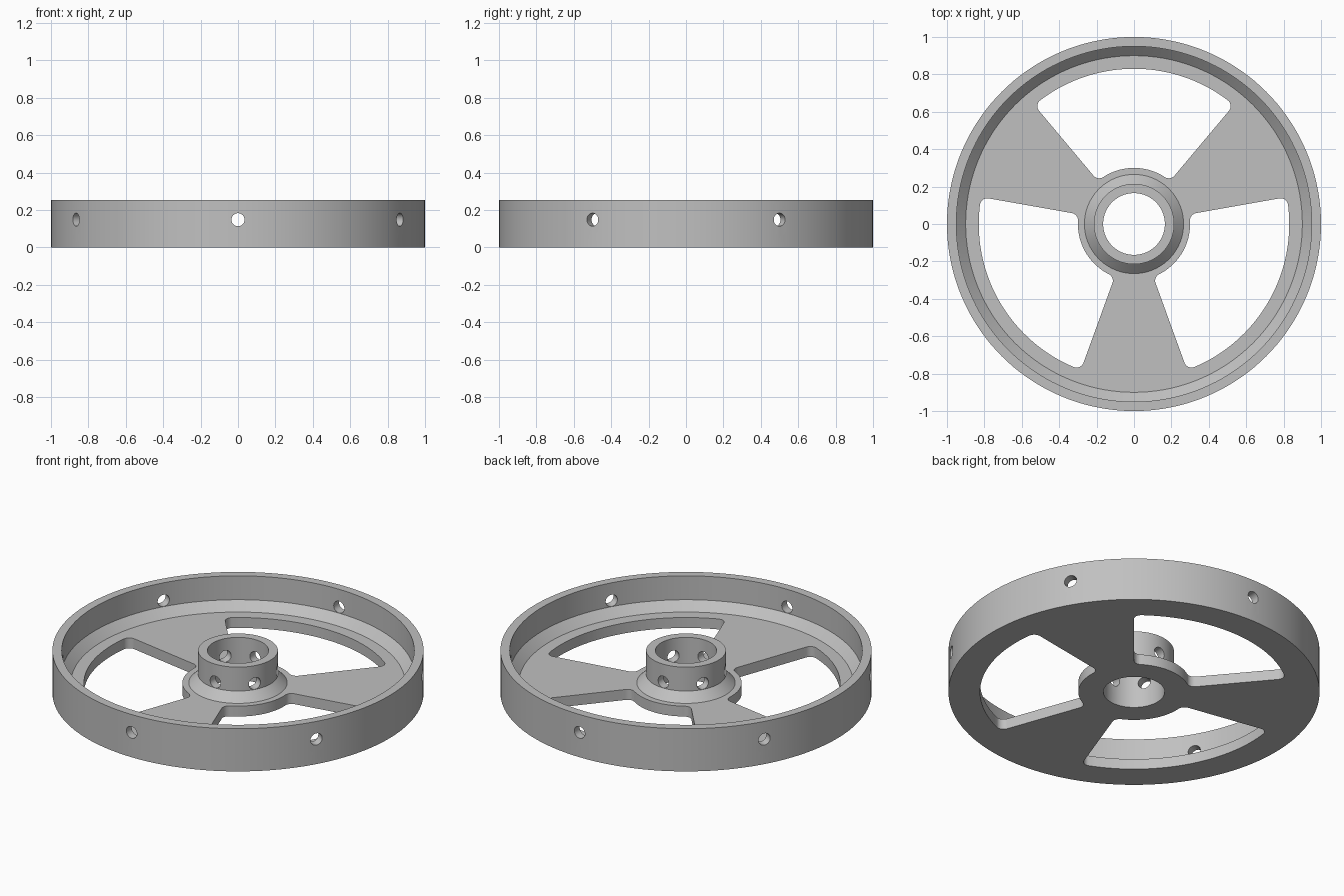
import bpy
import bmesh
from math import sin, cos, asin, sqrt, pi, radians
from mathutils import Matrix, Vector

cube = bpy.data.objects.get("Cube")
if cube:
    bpy.data.objects.remove(cube, do_unlink=True)

HEIGHT, PLATE, CHAMFER = 0.254, 0.062, 0.05
RIM_OUT, RIM_IN = 1.0, 0.95
HUB_OUT, BORE = 0.215, 0.165
WIN_IN, WIN_OUT, FILLET = 0.30, 0.83, 0.04
HOLE_R, HOLE_Z = 0.035, 0.148
SEGMENTS = 144


def add_object(name, bm):
    bmesh.ops.recalc_face_normals(bm, faces=bm.faces)
    mesh = bpy.data.meshes.new(name)
    bm.to_mesh(mesh)
    bm.free()
    obj = bpy.data.objects.new(name, mesh)
    bpy.context.collection.objects.link(obj)
    return obj


def polar(r, a):
    return Vector((r * cos(a), r * sin(a), 0))


def lathe(name, profile):
    """Closed (radius, height) profile revolved around z."""
    bm = bmesh.new()
    rings = [[bm.verts.new(polar(r, 2 * pi * i / SEGMENTS) + Vector((0, 0, z)))
              for r, z in profile] for i in range(SEGMENTS)]
    n = len(profile)
    for i, a in enumerate(rings):
        b = rings[(i + 1) % SEGMENTS]
        for j in range(n):
            k = (j + 1) % n
            bm.faces.new((a[j], b[j], b[k], a[k]))
    return add_object(name, bm)


def window_outline(middle, half):
    """Ring sector with four rounded corners, counter-clockwise."""
    def corner(r, side, start):
        a = middle + side * (half - asin(FILLET / r))
        centre = polar(r, a)
        return [centre + polar(FILLET, a + start + pi / 2 * i / 8)
                for i in range(9)]

    def arc(r, a, b, steps):
        return [polar(r, a + (b - a) * i / steps) for i in range(1, steps)]

    r_out, r_in = WIN_OUT - FILLET, WIN_IN + FILLET
    out_half = half - asin(FILLET / r_out)
    in_half = half - asin(FILLET / r_in)
    return (corner(r_out, -1, -pi / 2)
            + arc(WIN_OUT, middle - out_half, middle + out_half, 36)
            + corner(r_out, 1, 0)
            + corner(r_in, 1, pi / 2)
            + arc(WIN_IN, middle + in_half, middle - in_half, 24)
            + corner(r_in, -1, pi))


# One-piece wheel: rim, web plate and hub, with chamfers at both roots
wheel = lathe("wheel_body", [
    (BORE, 0), (RIM_OUT, 0), (RIM_OUT, HEIGHT), (RIM_IN, HEIGHT),
    (RIM_IN, PLATE + CHAMFER), (RIM_IN - CHAMFER, PLATE),
    (HUB_OUT + CHAMFER, PLATE), (HUB_OUT, PLATE + CHAMFER),
    (HUB_OUT, HEIGHT), (BORE, HEIGHT)])

# Three windows between the spokes
bm = bmesh.new()
for k in range(3):
    outline = window_outline(radians(90 + 120 * k), radians(40))
    face = bm.faces.new([bm.verts.new(p - Vector((0, 0, 0.1))) for p in outline])
    moved = bmesh.ops.extrude_face_region(bm, geom=[face])["geom"]
    bmesh.ops.translate(bm, vec=(0, 0, 0.19),
                        verts=[v for v in moved if isinstance(v, bmesh.types.BMVert)])
windows = add_object("window_cutter", bm)

# Six radial holes through rim and hub
bm = bmesh.new()
for k in range(6):
    place = (Matrix.Rotation(radians(30 + 60 * k), 4, 'Z')
             @ Matrix.Translation((0.6, 0, HOLE_Z))
             @ Matrix.Rotation(pi / 2, 4, 'Y'))
    bmesh.ops.create_cone(bm, cap_ends=True, segments=32, radius1=HOLE_R,
                          radius2=HOLE_R, depth=1.0, matrix=place)
holes = add_object("hole_cutter", bm)

bpy.ops.object.select_all(action='DESELECT')
bpy.context.view_layer.objects.active = wheel
wheel.select_set(True)
for cutter in (windows, holes):
    cutter.hide_render = True
    mod = wheel.modifiers.new(cutter.name, 'BOOLEAN')
    mod.operation = 'DIFFERENCE'
    mod.solver = 'EXACT'
    mod.object = cutter
    bpy.ops.object.modifier_apply(modifier=mod.name)
    bpy.data.objects.remove(cutter, do_unlink=True)

# Plain grey metal
grey = bpy.data.materials.new("grey_metal")
grey.use_nodes = True
colour = (0.53, 0.53, 0.53, 1)
grey.diffuse_color = colour
grey.node_tree.nodes["Principled BSDF"].inputs["Base Color"].default_value = colour
wheel.data.materials.clear()
wheel.data.materials.append(grey)
bpy.ops.object.shade_smooth_by_angle(angle=radians(30))
